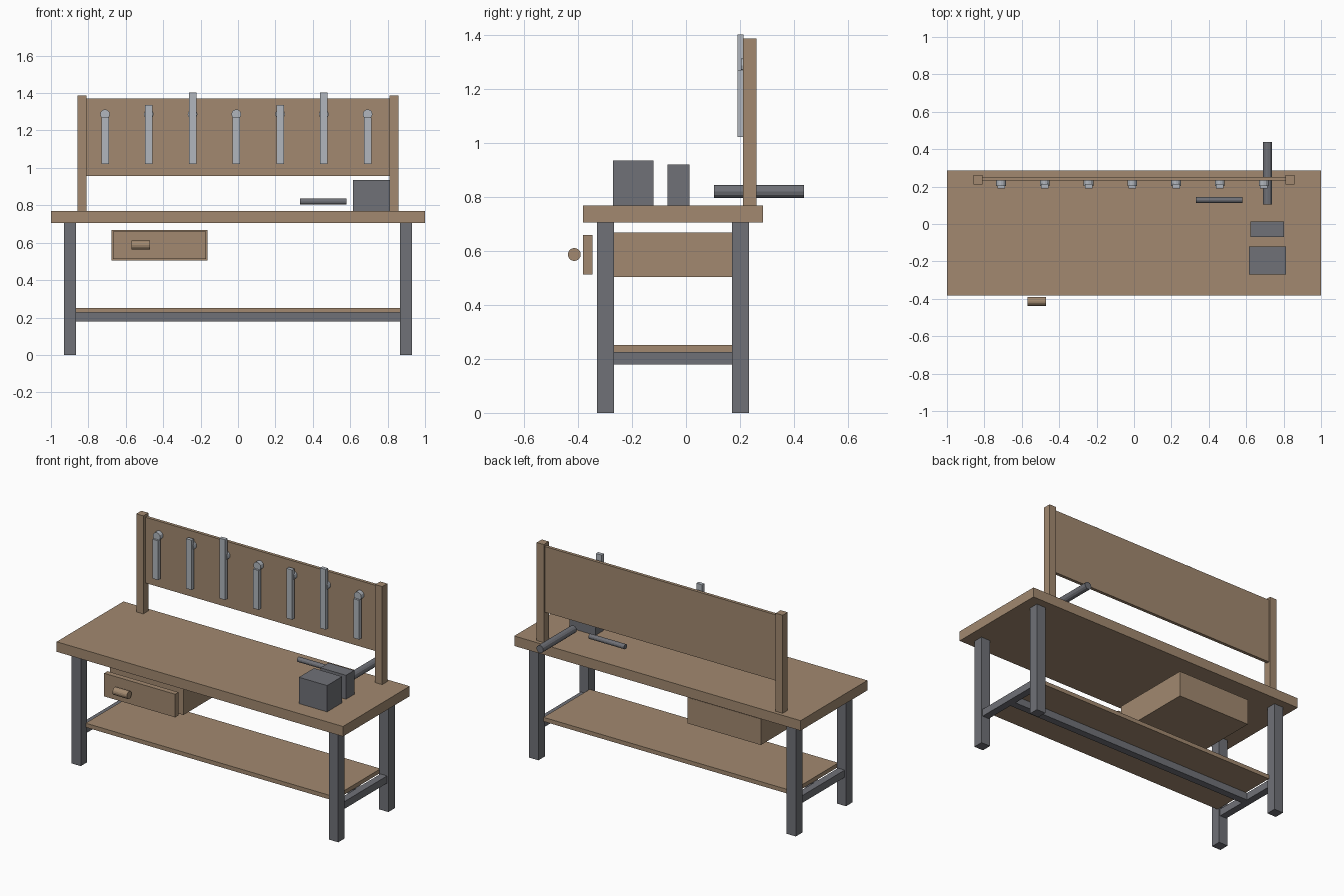
import bpy, math
from mathutils import Matrix

if "Cube" in bpy.data.objects:
    bpy.data.objects.remove(bpy.data.objects["Cube"])


def material(name, rgb):
    m = bpy.data.materials.new(name)
    m.diffuse_color = (*rgb, 1)
    m.use_nodes = True
    m.node_tree.nodes["Principled BSDF"].inputs["Base Color"].default_value = m.diffuse_color
    return m


WOOD = material("wood", (0.36, 0.25, 0.16))
STEEL = material("dark_steel", (0.16, 0.165, 0.185))
TOOL = material("tool_steel", (0.44, 0.47, 0.51))


def box(name, x, y, z, mat):
    """Box from (min, max) ranges on each axis."""
    bpy.ops.mesh.primitive_cube_add(size=1)
    o = bpy.context.object
    o.name = name
    size = [r[1] - r[0] for r in (x, y, z)]
    mid = [(r[1] + r[0]) / 2 for r in (x, y, z)]
    o.data.transform(Matrix.Translation(mid) @ Matrix.Diagonal((*size, 1)))
    o.data.materials.append(mat)
    return o


def rod(name, centre, radius, length, axis, mat, sides=12):
    """Cylinder lying along the x or y axis."""
    rot = (0, math.pi / 2, 0) if axis == "x" else (math.pi / 2, 0, 0)
    bpy.ops.mesh.primitive_cylinder_add(vertices=sides, radius=radius, depth=length,
                                        location=centre, rotation=rot)
    o = bpy.context.object
    o.name = name
    o.data.materials.append(mat)
    return o


def span(side, a, b):
    """Range a..b mirrored to the given side of x = 0."""
    return sorted((side * a, side * b))


# Worktop and lower shelf
box("worktop", (-1, 1), (-0.381, 0.285), (0.706, 0.769), WOOD)
box("lower_shelf", (-0.868, 0.868), (-0.28, 0.183), (0.226, 0.252), WOOD)

# Legs, H-shaped stretchers and board posts
for side, label in ((-1, "left"), (1, "right")):
    for y, end in (((-0.33, -0.266), "front"), ((0.17, 0.234), "back")):
        box(f"{end}_{label}_leg", span(side, 0.867, 0.931), y, (0, 0.706), STEEL)
    box(f"{label}_stretcher", span(side, 0.876, 0.922), (-0.266, 0.17), (0.18, 0.226), STEEL)
    box(f"{label}_board_post", span(side, 0.81, 0.859), (0.212, 0.262), (0.769, 1.388), WOOD)
box("centre_stretcher", (-0.876, 0.876), (-0.071, -0.025), (0.18, 0.226), STEEL)

# Tool board
box("tool_board", (-0.812, 0.812), (0.232, 0.252), (0.957, 1.372), WOOD)

# Seven hanging tools in three repeating lengths, each on a peg
for i in range(7):
    x = -0.711 + i * 0.234
    top = 1.27 + 0.066 * (i % 3)
    box(f"hanging_tool_{i + 1}", (x - 0.02, x + 0.02), (0.191, 0.214), (1.022, top), TOOL)
    rod(f"tool_peg_{i + 1}", (x, 0.218, 1.287), 0.026, 0.03, "y", TOOL)

# Drawer with front panel and round pull
box("drawer_box", (-0.677, -0.163), (-0.312, 0.22), (0.504, 0.668), WOOD)
box("drawer_front", (-0.668, -0.172), (-0.381, -0.347), (0.513, 0.659), WOOD)
rod("drawer_pull", (-0.52, -0.414, 0.587), 0.024, 0.1, "x", WOOD, 16)

# Vise jaws, screw and turning bar
box("vise_front_jaw", (0.615, 0.812), (-0.271, -0.121), (0.769, 0.935), STEEL)
box("vise_back_jaw", (0.624, 0.803), (-0.069, 0.013), (0.769, 0.92), STEEL)
rod("vise_screw", (0.714, 0.271, 0.82), 0.024, 0.333, "y", STEEL)
rod("vise_turning_bar", (0.456, 0.129, 0.82), 0.0155, 0.248, "x", STEEL)
